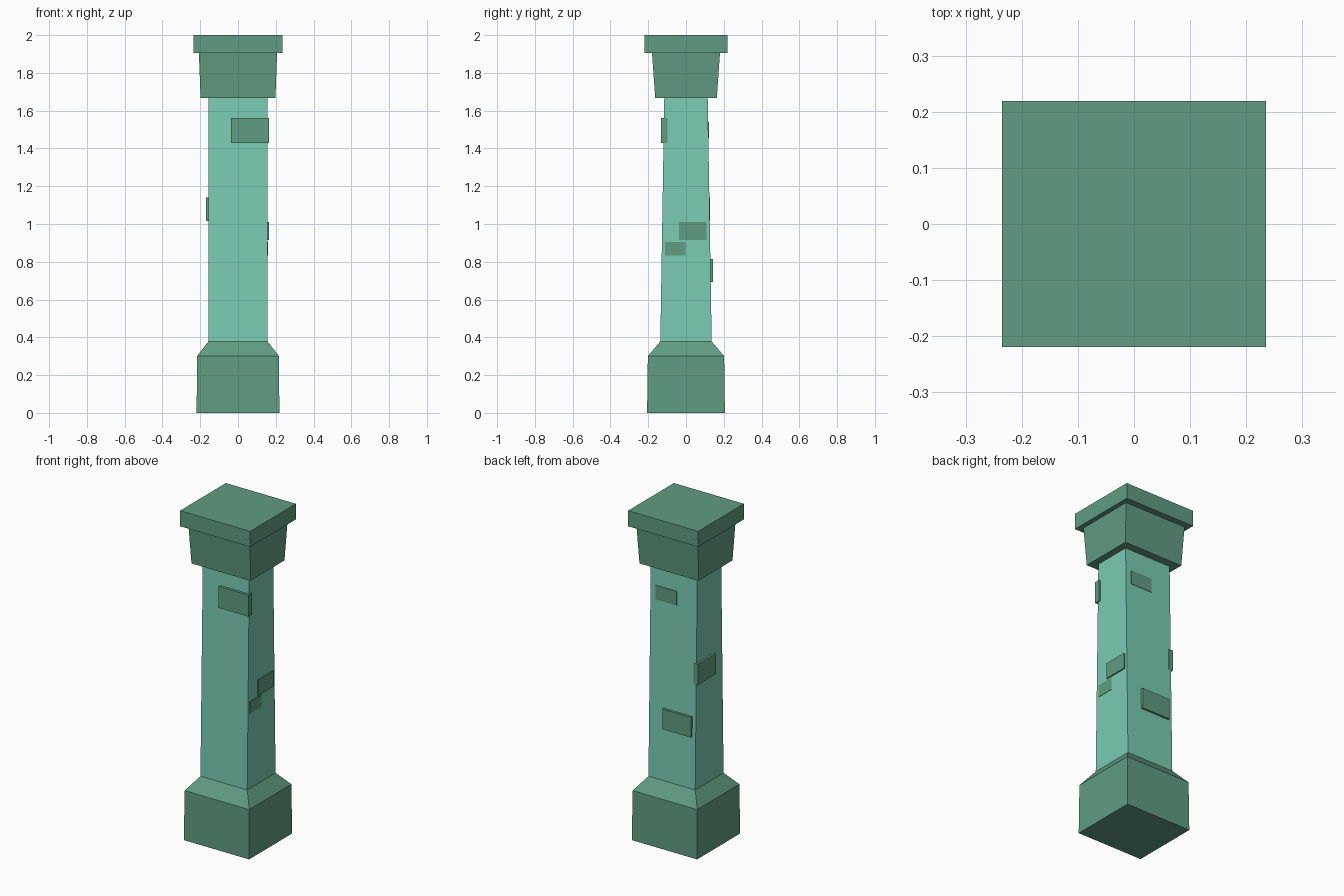
import bpy, bmesh

if "Cube" in bpy.data.objects:
    bpy.data.objects.remove(bpy.data.objects["Cube"])


def material(name, rgb):
    # sRGB 0-255 to linear
    lin = [((c / 255 + 0.055) / 1.055) ** 2.4 for c in rgb]
    m = bpy.data.materials.new(name)
    m.diffuse_color = (*lin, 1)
    m.use_nodes = True
    m.node_tree.nodes["Principled BSDF"].inputs["Base Color"].default_value = m.diffuse_color
    return m


light = material("light_green", (122, 204, 178))
dark = material("dark_green", (96, 156, 130))


def stack(name, rings, mat):
    """Rectangular tower; rings are (half_x, half_y, z) from bottom to top."""
    bm = bmesh.new()
    loops = [[bm.verts.new((sx * hx, sy * hy, z))
              for sx, sy in ((-1, -1), (1, -1), (1, 1), (-1, 1))]
             for hx, hy, z in rings]
    bm.faces.new(loops[0][::-1])
    bm.faces.new(loops[-1])
    for a, b in zip(loops, loops[1:]):
        for i in range(4):
            j = (i + 1) % 4
            bm.faces.new((a[i], a[j], b[j], b[i]))
    return finish(name, bm, mat)


def block(name, xs, ys, zs, mat):
    bm = bmesh.new()
    bmesh.ops.create_cube(bm, size=1)
    for v in bm.verts:
        v.co = [r[0] if c < 0 else r[1] for c, r in zip(v.co, (xs, ys, zs))]
    return finish(name, bm, mat)


def finish(name, bm, mat):
    me = bpy.data.meshes.new(name)
    bm.to_mesh(me)
    bm.free()
    me.materials.append(mat)
    ob = bpy.data.objects.new(name, me)
    bpy.context.collection.objects.link(ob)
    return ob


# Main column: base with sloped shoulder, tapered shaft, flared capital, top slab
stack("base", [(0.219, 0.206, 0), (0.217, 0.202, 0.30), (0.157, 0.136, 0.378)], dark)
stack("shaft", [(0.157, 0.136, 0.378), (0.156, 0.115, 1.668)], light)
stack("capital", [(0.198, 0.163, 1.668), (0.207, 0.18, 1.905)], dark)
stack("top_slab", [(0.235, 0.219, 1.905), (0.235, 0.219, 2.0)], dark)

# Raised stone blocks on each side of the shaft
block("front_stone", (-0.037, 0.164), (-0.133, -0.098), (1.43, 1.56), dark)
block("left_stone", (-0.169, -0.14), (-0.046, 0.127), (1.015, 1.14), dark)
block("right_upper_stone", (0.13, 0.164), (-0.038, 0.109), (0.915, 1.01), dark)
block("right_lower_stone", (0.13, 0.159), (-0.112, -0.002), (0.833, 0.905), dark)
block("back_lower_stone", (-0.133, 0.058), (0.10, 0.143), (0.692, 0.815), dark)
block("back_upper_stone", (-0.022, 0.12), (0.09, 0.121), (1.455, 1.54), dark)
